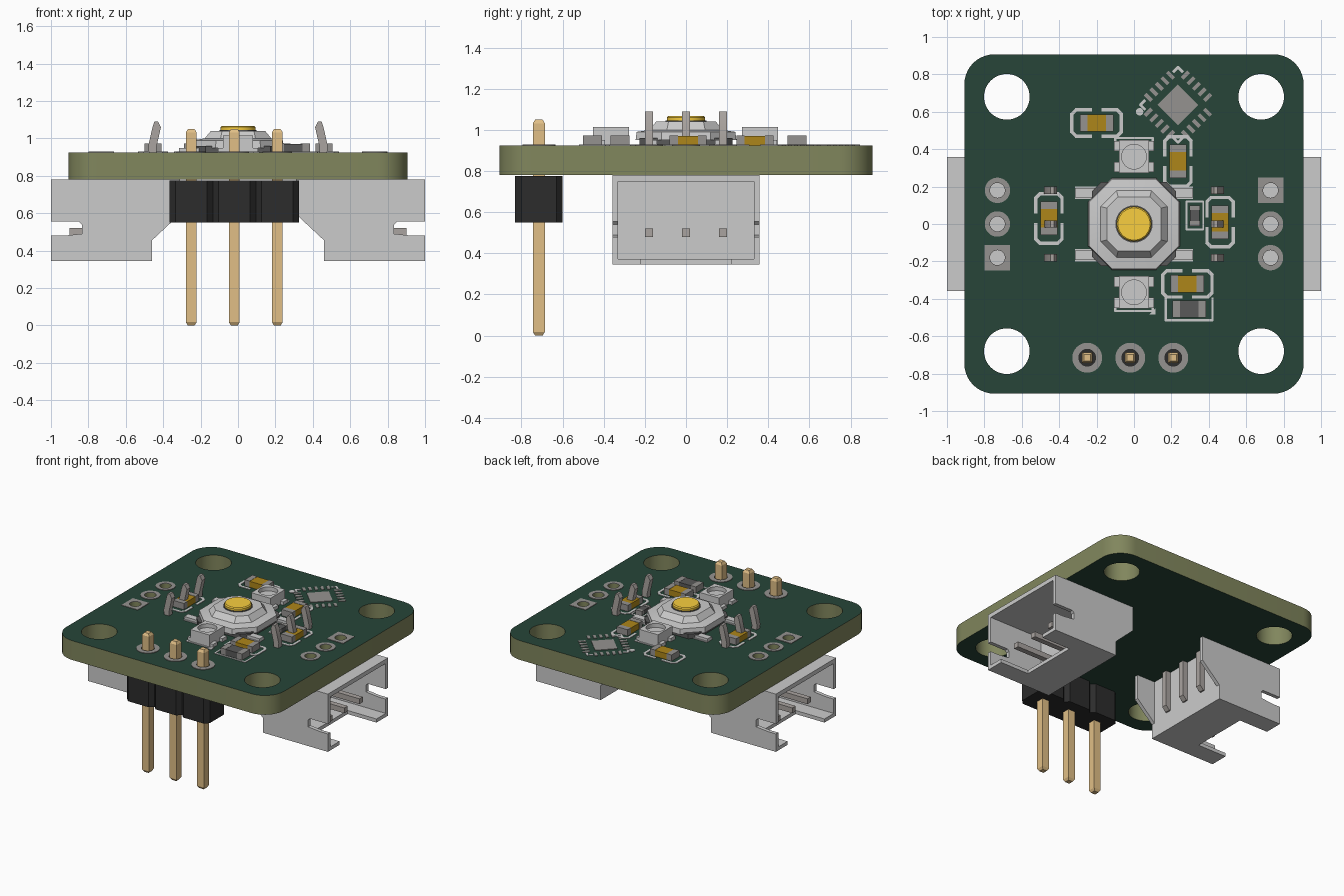
import bpy, bmesh
from math import pi, sin, cos, atan2, hypot, radians
from mathutils import Matrix

if "Cube" in bpy.data.objects:
    bpy.data.objects.remove(bpy.data.objects["Cube"])

TOP, BOTTOM = 0.925, 0.78


def material(name, r, g, b):
    m = bpy.data.materials.new(name)
    m.diffuse_color = (r, g, b, 1)
    m.use_nodes = True
    m.node_tree.nodes["Principled BSDF"].inputs["Base Color"].default_value = m.diffuse_color
    return m


GREEN = material("solder_mask", 0.02, 0.06, 0.04)
OLIVE = material("board_edge", 0.22, 0.24, 0.11)
GOLD = material("gold", 0.95, 0.62, 0.05)
AMBER = material("amber", 0.42, 0.24, 0.01)
BRASS = material("brass", 0.75, 0.52, 0.24)
BLACK = material("black_plastic", 0.025, 0.025, 0.025)
DARK = material("dark_grey", 0.1, 0.1, 0.1)
PAD = material("pad_metal", 0.3, 0.29, 0.28)
STEEL = material("pin_metal", 0.4, 0.37, 0.35)


def finish(name, bm, mat, matrix):
    bmesh.ops.remove_doubles(bm, verts=bm.verts, dist=1e-5)
    bmesh.ops.recalc_face_normals(bm, faces=bm.faces)
    bm.transform(matrix)
    mesh = bpy.data.meshes.new(name)
    bm.to_mesh(mesh)
    bm.free()
    mesh.shade_smooth()
    mesh.set_sharp_from_angle(angle=radians(30))
    if mat:
        mesh.materials.append(mat)
    ob = bpy.data.objects.new(name, mesh)
    bpy.context.collection.objects.link(ob)
    return ob


def place(x=0, y=0, turn=0):
    return Matrix.Translation((x, y, 0)) @ Matrix.Rotation(turn, 4, 'Z')


def loft(name, loops, mat=None, matrix=Matrix()):
    """Solid through stacked outlines, given as (points, z) pairs."""
    bm = bmesh.new()
    rings = [[bm.verts.new((x, y, z)) for x, y in pts] for pts, z in loops]
    for a, b in zip(rings, rings[1:]):
        for i in range(len(a)):
            j = (i + 1) % len(a)
            bm.faces.new((a[i], a[j], b[j], b[i]))
    bm.faces.new(rings[0])
    bm.faces.new(rings[-1])
    return finish(name, bm, mat, matrix)


def rect(hx, hy, cx=0, cy=0):
    return [(cx - hx, cy - hy), (cx + hx, cy - hy), (cx + hx, cy + hy), (cx - hx, cy + hy)]


def circle(r, n=32, cx=0, cy=0):
    return [(cx + r * cos(2 * pi * i / n), cy + r * sin(2 * pi * i / n)) for i in range(n)]


def octagon(h, c, k=None):
    k = h if k is None else k
    return [(-h, c - k), (c - h, -k), (h - c, -k), (h, c - k),
            (h, k - c), (h - c, k), (c - h, k), (-h, k - c)]


def box(name, x0, x1, y0, y1, z0, z1, mat=None, matrix=Matrix()):
    pts = [(x0, y0), (x1, y0), (x1, y1), (x0, y1)]
    return loft(name, [(pts, z0), (pts, z1)], mat, matrix)


def slab(name, pts, y0, y1, mat=None, matrix=Matrix()):
    """Side profile in x and z, given thickness along y."""
    return loft(name, [(pts, -y0), (pts, -y1)], mat, matrix @ Matrix.Rotation(pi / 2, 4, 'X'))


def plate(name, outlines, z0, z1, mat=None, matrix=Matrix()):
    """Flat plate; the first outline is the rim, the others are holes."""
    cu = bpy.data.curves.new(name, 'CURVE')
    cu.dimensions, cu.fill_mode, cu.extrude = '2D', 'BOTH', (z1 - z0) / 2
    for pts in outlines:
        s = cu.splines.new('POLY')
        s.points.add(len(pts) - 1)
        s.use_cyclic_u = True
        for p, (x, y) in zip(s.points, pts):
            p.co = (x, y, 0, 1)
    ob = bpy.data.objects.new(name, cu)
    bpy.context.collection.objects.link(ob)
    mesh = bpy.data.meshes.new_from_object(ob.evaluated_get(bpy.context.evaluated_depsgraph_get()))
    bpy.data.objects.remove(ob)
    bm = bmesh.new()
    bm.from_mesh(mesh)
    bpy.data.meshes.remove(mesh)
    return finish(name, bm, mat, matrix @ Matrix.Translation((0, 0, (z0 + z1) / 2)))


def trace(name, pts, matrix=Matrix(), w=0.018):
    """Printed line on the board."""
    for (x0, y0), (x1, y1) in zip(pts, pts[1:]):
        m = matrix @ place((x0 + x1) / 2, (y0 + y1) / 2, atan2(y1 - y0, x1 - x0))
        h = hypot(x1 - x0, y1 - y0) / 2 + w / 4
        box(name, -h, h, -w / 2, w / 2, TOP, TOP + 0.004, None, m)


# Board with mounting holes, connector holes and header holes
header_x, header_y = (-0.25, -0.02, 0.21), -0.715
sockets = [(s * 0.73, y) for s in (-1, 1) for y in (-0.18, 0, 0.18)]
R, E = 0.16, 0.907
rim = [(sx * (E - R) + R * cos(a0 + i * pi / 20), sy * (E - R) + R * sin(a0 + i * pi / 20))
       for sx, sy, a0 in ((1, 1, 0), (-1, 1, pi / 2), (-1, -1, pi), (1, -1, 1.5 * pi)) for i in range(11)]
holes = [circle(0.122, 40, sx * 0.68, sy * 0.68) for sx in (-1, 1) for sy in (-1, 1)]
holes += [circle(0.04, 24, x, y) for x, y in sockets]
holes += [circle(0.045, 24, x, header_y) for x in header_x]
board = plate("circuit_board", [rim] + holes, BOTTOM, TOP, OLIVE)
board.data.materials.append(GREEN)
for f in board.data.polygons:
    f.material_index = int(abs(f.normal.z) > 0.5)

# Solder pads
for x, y in sockets:
    square = (x, y) in (sockets[0], sockets[-1])
    plate("socket_pad", [rect(0.068, 0.068) if square else circle(0.068), circle(0.04, 24)],
          TOP, TOP + 0.004, PAD, place(x, y))

# Pin header: black blocks and square pins with tapered ends
for x in header_x:
    m = place(x, header_y)
    plate("header_pad", [circle(0.08), circle(0.045, 24)], TOP, TOP + 0.004, PAD, m)
    block = octagon(0.115, 0.03)
    loft("header_block", [(block, 0.55), (block, 0.775)], BLACK, m)
    tip, full = rect(0.018, 0.018), rect(0.029, 0.029)
    loft("header_pin", [(tip, 0), (full, 0.018), (full, 1.032), (tip, 1.05)], BRASS, m)

# Side-entry connectors, one facing each way
wall = [(0.31, 0.78), (1, 0.78), (1, 0.555), (0.85, 0.555), (0.835, 0.54), (0.835, 0.49),
        (0.93, 0.48), (1, 0.48), (1, 0.345), (0.46, 0.345), (0.46, 0.455), (0.31, 0.595)]
bent = [(0.9, 0.48), (0.9, 0.52), (0.49, 0.52), (0.465, 0.545), (0.465, 0.8), (0.48, 0.96),
        (0.457, 1.06), (0.447, 1.09), (0.428, 1.09), (0.412, 1.06), (0.437, 0.95), (0.42, 0.8),
        (0.42, 0.51), (0.45, 0.48)]
floor = [(0.46, -0.33), (1, -0.33), (1, -0.22), (0.76, -0.22), (0.76, 0.22), (1, 0.22),
         (1, 0.33), (0.46, 0.33)]
for turn in (0, pi):
    m = place(turn=turn)
    for s in (-1, 1):
        slab("connector_side", wall, s * 0.33, s * 0.358, None, m)
    box("connector_roof", 0.46, 1, -0.33, 0.33, 0.748, 0.78, None, m)
    box("connector_back", 0.46, 0.55, -0.33, 0.33, 0.345, 0.78, None, m)
    loft("connector_floor", [(floor, 0.345), (floor, 0.372)], None, m)
    for y in (-0.18, 0, 0.18):
        slab("connector_pin", bent, y - 0.02, y + 0.02, STEEL, m)

# Push button switch
base = octagon(0.225, 0.05)
loft("switch_base", [(base, TOP), (base, 0.96)], DARK)
loft("switch_cover", [(octagon(0.245, 0.125), 0.95), (octagon(0.24, 0.122), 0.99),
                      (octagon(0.178, 0.085), 1.0), (octagon(0.145, 0.06), 1.04)])
loft("button_collar", [(circle(0.1), 1.03), (circle(0.1), 1.045)], DARK)
loft("button", [(circle(0.093), 1.03), (circle(0.093), 1.06), (circle(0.086), 1.067)], GOLD)
for sx in (-1, 1):
    for sy in (-1, 1):
        m = place(sx * 0.25, sy * 0.167)
        box("switch_leg", -0.065, 0.065, -0.025, 0.025, TOP, 0.95, None, m)
        box("switch_leg_pad", -0.065, 0.065, -0.034, 0.034, TOP, TOP + 0.006, None, m)

# Capacitors, resistors and their printed brackets
bracket = [(0.03, 0.07), (0.11, 0.07), (0.132, 0.048), (0.132, -0.048), (0.11, -0.07), (0.03, -0.07)]


def chip(name, m, mat, hx=0.09, hy=0.045, h=0.045):
    box(name + "_body", -hx * 0.6, hx * 0.6, -hy, hy, TOP, TOP + h, mat, m)
    for s in (-1, 1):
        a, b = sorted((s * hx * 0.55, s * hx))
        box(name + "_terminal", a, b, -hy - 0.001, hy + 0.001, TOP, TOP + h + 0.002, PAD, m)


for x, y, turn in ((-0.2, 0.54, 0), (0.235, 0.335, pi / 2), (-0.455, 0.03, pi / 2),
                   (0.46, 0.01, pi / 2), (0.285, -0.32, 0)):
    m = place(x, y, turn)
    chip("capacitor", m, AMBER)
    for t in (0, pi):
        trace("capacitor_outline", bracket, m @ place(turn=t))
m = place(0.295, -0.455)
chip("large_resistor", m, DARK)
trace("resistor_outline", [(-0.125, 0.06), (-0.125, -0.06), (0.125, -0.06), (0.125, 0.06)], m, 0.012)
m = place(0.325, 0.045, pi / 2)
chip("small_resistor", m, DARK, 0.055, 0.026, 0.03)
trace("resistor_outline", rect(0.075, 0.045) + [(-0.075, -0.045)], m, 0.01)

# Square lamps with a round well
for y, turn in ((0.36, 0), (-0.365, pi)):
    m = place(0, y, turn)
    box("lamp_base", -0.08, 0.08, -0.088, 0.088, TOP, 0.985, None, m)
    plate("lamp_rim", [rect(0.08, 0.088), circle(0.066)], 0.985, 1.015, None, m)
    for sx in (-1, 1):
        for sy in (-1, 1):
            box("lamp_terminal", -0.03, 0.03, -0.027, 0.027, TOP, 0.95, None,
                m @ place(sx * 0.076, sy * 0.056))
    trace("lamp_outline", [(-0.1, 0.08), (-0.1, 0.1), (0.1, 0.1), (0.1, 0.08)], m, 0.012)
loft("lamp_marker", [([(0.08, -0.485), (0.115, -0.485), (0.115, -0.45)], z) for z in (TOP, TOP + 0.004)])

# Empty chip footprint turned by 45 degrees
chip_place = place(0.235, 0.637, pi / 4)
box("chip_centre_pad", -0.077, 0.077, -0.077, 0.077, TOP, TOP + 0.004, PAD, chip_place)
for k in range(4):
    m = chip_place @ place(turn=k * pi / 2)
    for i in range(-2, 3):
        box("chip_pad", 0.115, 0.165, i * 0.042 - 0.01, i * 0.042 + 0.01, TOP, TOP + 0.004, PAD, m)
    if k != 3:
        trace("chip_corner", [(0.142, 0.108), (0.142, 0.142), (0.108, 0.142)], m, 0.014)
dot = circle(0.02, 20, 0.03, 0.6)
loft("chip_dot", [(dot, TOP), (dot, TOP + 0.004)])
